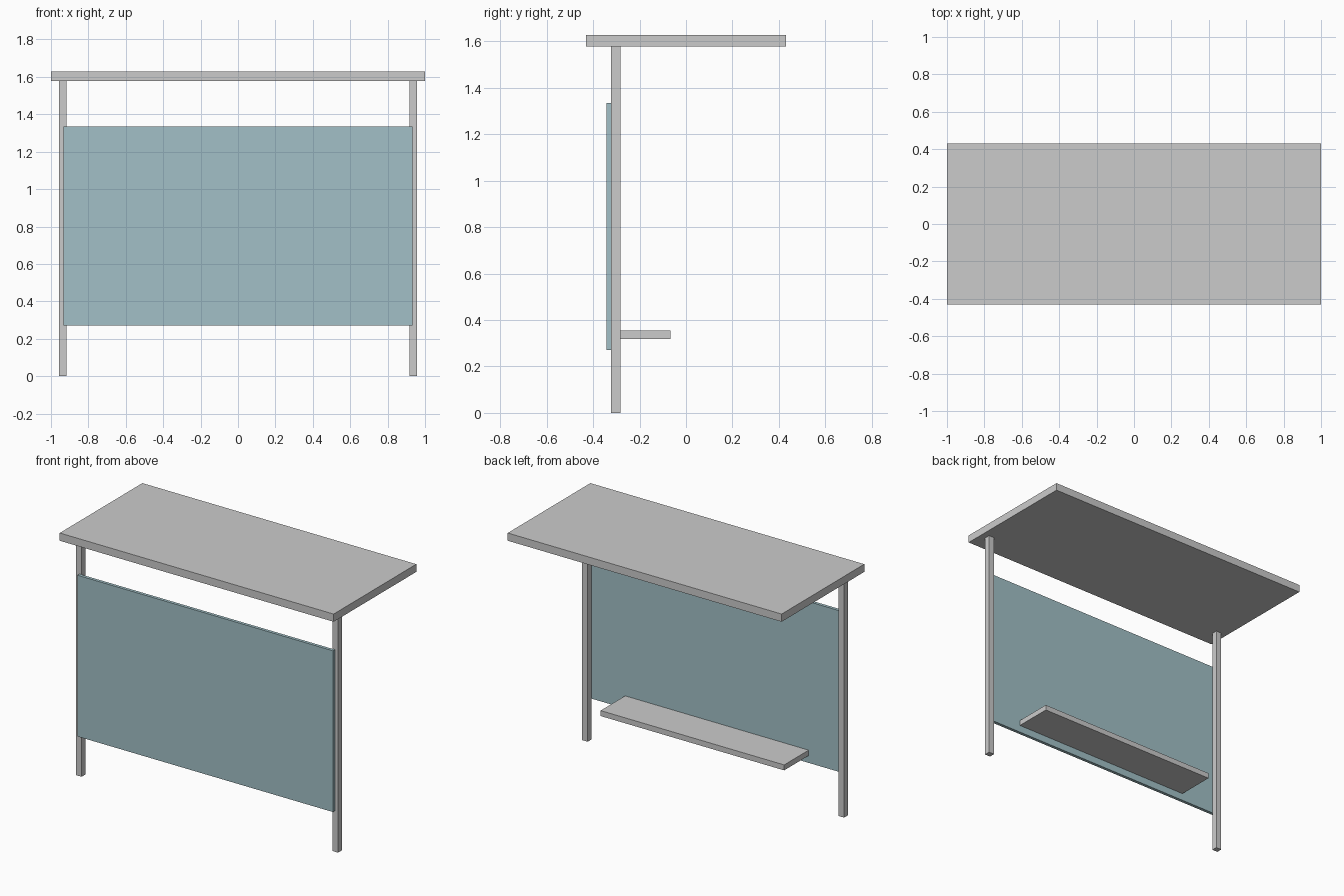
import bpy

if "Cube" in bpy.data.objects:
    bpy.data.objects.remove(bpy.data.objects["Cube"])


def box(name, x, y, z):
    """Box spanning the given (min, max) ranges."""
    bpy.ops.mesh.primitive_cube_add(size=1, location=[(a + b) / 2 for a, b in (x, y, z)])
    ob = bpy.context.object
    ob.name = name
    ob.scale = [b - a for a, b in (x, y, z)]
    bpy.ops.object.transform_apply(location=False, rotation=False, scale=True)
    return ob


# Flat roof slab
box("roof", (-1, 1), (-0.431, 0.431), (1.577, 1.628))

# Two square posts
for side, x in (("left", -0.936), ("right", 0.936)):
    box(side + "_post", (x - 0.02, x + 0.02), (-0.322, -0.283), (0, 1.577))

# Tinted panel on the front of the posts
panel = box("glass_panel", (-0.933, 0.933), (-0.343, -0.322), (0.27, 1.334))
mat = bpy.data.materials.new("tinted_glass")
mat.diffuse_color = (0.36, 0.53, 0.57, 1)
mat.use_nodes = True
mat.node_tree.nodes["Principled BSDF"].inputs["Base Color"].default_value = mat.diffuse_color
panel.data.materials.append(mat)

# Bench fixed to the back of the panel
box("bench", (-0.67, 0.67), (-0.322, -0.067), (0.318, 0.354))
